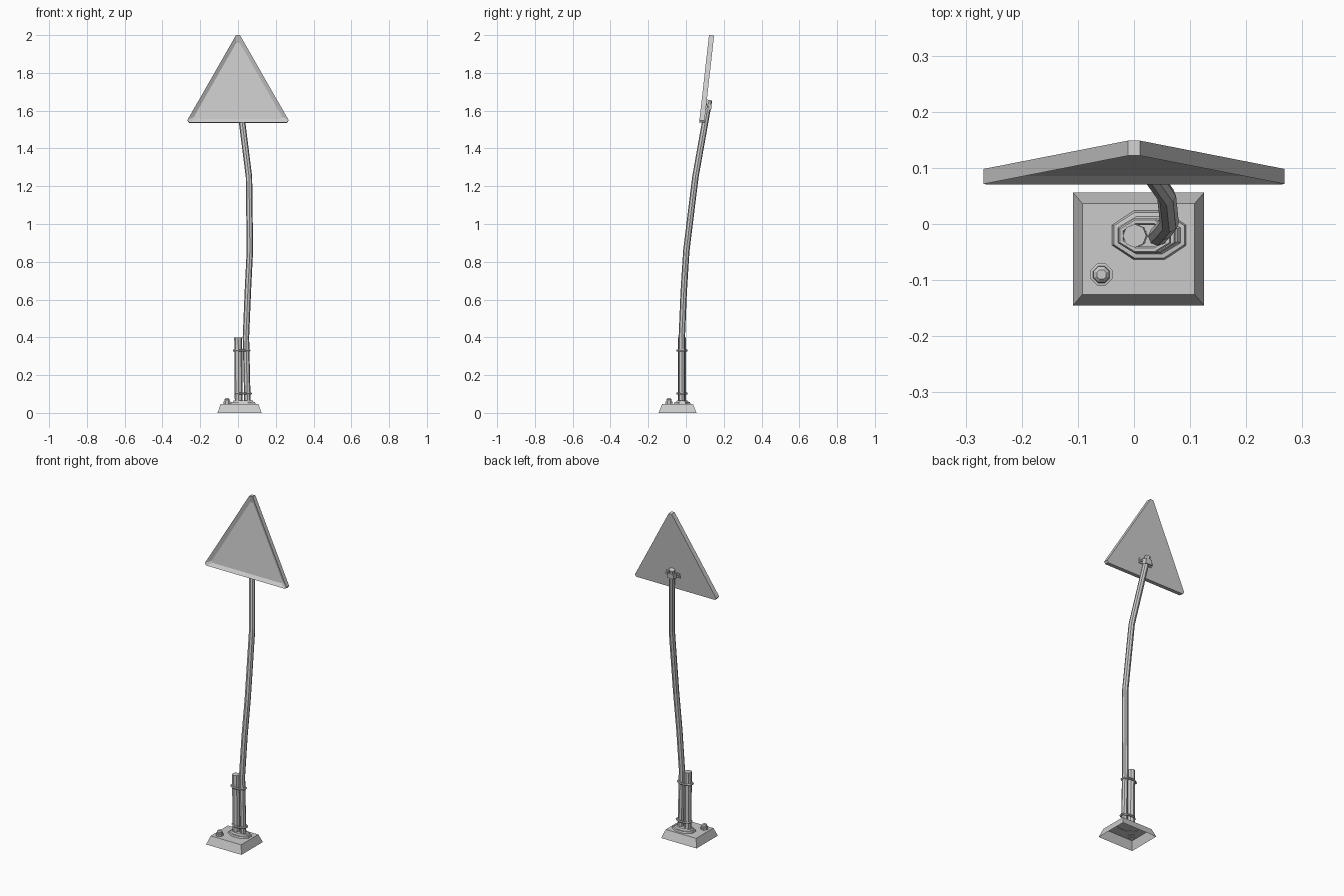
import bpy, bmesh
from math import pi, cos, sin, sqrt, radians

if "Cube" in bpy.data.objects:
    bpy.data.objects.remove(bpy.data.objects["Cube"])


def finish(bm, name):
    bmesh.ops.recalc_face_normals(bm, faces=bm.faces)
    me = bpy.data.meshes.new(name)
    bm.to_mesh(me)
    bm.free()
    ob = bpy.data.objects.new(name, me)
    bpy.context.collection.objects.link(ob)
    return ob


def skin(name, rings, cap_start=True, cap_end=True):
    """Join successive closed rings of points into a surface."""
    bm = bmesh.new()
    vs = [[bm.verts.new(p) for p in r] for r in rings]
    n = len(vs[0])
    for a, b in zip(vs, vs[1:]):
        for i in range(n):
            j = (i + 1) % n
            bm.faces.new((a[i], a[j], b[j], b[i]))
    if cap_start:
        bm.faces.new(vs[0][::-1])
    if cap_end:
        bm.faces.new(vs[-1])
    return finish(bm, name)


def oval(cx, cy, z, rx, ry, n=8):
    """Polygon with flat sides facing the axes."""
    return [(cx + rx * cos(2 * pi * (i + .5) / n),
             cy + ry * sin(2 * pi * (i + .5) / n), z) for i in range(n)]


def tube(name, points, radius, cyclic=False, res=2):
    cu = bpy.data.curves.new(name, 'CURVE')
    cu.dimensions = '3D'
    cu.bevel_depth = radius
    cu.bevel_resolution = res
    cu.use_fill_caps = True
    sp = cu.splines.new('POLY')
    sp.points.add(len(points) - 1)
    for p, co in zip(sp.points, points):
        p.co = (*co, 1)
    sp.use_cyclic_u = cyclic
    sp.use_smooth = False
    ob = bpy.data.objects.new(name, cu)
    bpy.context.collection.objects.link(ob)
    return ob


# Tapered foot block, open underneath
s = sqrt(2)
skin("foot_block", [oval(.008, -.0445, 0, .1165 * s, .1005 * s, 4),
                    oval(.008, -.0445, .048, .1 * s, .081 * s, 4)], cap_start=False)

# Stepped oval collar around the pole feet
skin("foot_collar", [oval(.027, -.02, z, rx, ry) for z, rx, ry in
                     ((.046, .072, .048), (.057, .068, .044),
                      (.058, .06, .036), (.066, .054, .03))], cap_start=False)

# Anchor bolt on the foot
skin("anchor_bolt", [oval(-.058, -.09, z, r, r) for z, r in
                     ((.046, .021), (.06, .021), (.061, .016), (.072, .015), (.078, .009))],
     cap_start=False)

# Short stub pipe and the bent sign pole
tube("stub_pipe", [(.004, -.021, .05), (.001, -.021, .4)], .021)
tube("bent_pole", [(.05, -.022, .05), (.042, -.022, .4), (.052, -.012, .64),
                   (.063, .002, .86), (.058, .05, 1.25), (.007, .122, 1.655)], .017)

# Two wire ties holding the pole to the stub
for name, z, cx in (("upper_tie", .33, .019), ("lower_tie", .103, .027)):
    tube(name, oval(cx, -.021, z, .045, .027), .006, cyclic=True, res=1)

# Triangular sign: chopped corners, sloped rim and recessed face
H, T = .465, .027


def triangle(y, inset):
    x, c, h = .268, .013, H
    pts = [(-x + .008, 0), (x - .008, 0), (x, .012), (c * .8, h), (-c * .8, h), (-x, .012)]
    k = 1 - inset / .155
    return [(px * k, y, .155 + (pz - .155) * k) for px, pz in pts]


sign = skin("warning_sign", [triangle(T, 0), triangle(0, 0), triangle(.013, .02)])
sign.location = (0, .07, 1.538)
tilt = -radians(6.4)
sign.rotation_euler.x = tilt

# Strap clamp behind the sign, with two bolts
strap = [(-.046, 0), (-.022, 0), (-.017, .024), (.017, .024),
         (.022, 0), (.046, 0), (.046, .005), (.025, .005),
         (.02, .029), (-.02, .029), (-.025, .005), (-.046, .005)]
parts = [skin("pole_clamp", [[(x, y, z) for x, y in strap] for z in (-.015, .015)])]
for side in (-1, 1):
    parts.append(skin("clamp_bolt", [[(side * .036 + .008 * cos(i * pi / 3), y,
                                       .008 * sin(i * pi / 3)) for i in range(6)]
                                     for y in (.003, .013)]))
for ob in parts:
    ob.location = (.009, .106, 1.622)
    ob.rotation_euler.x = tilt
